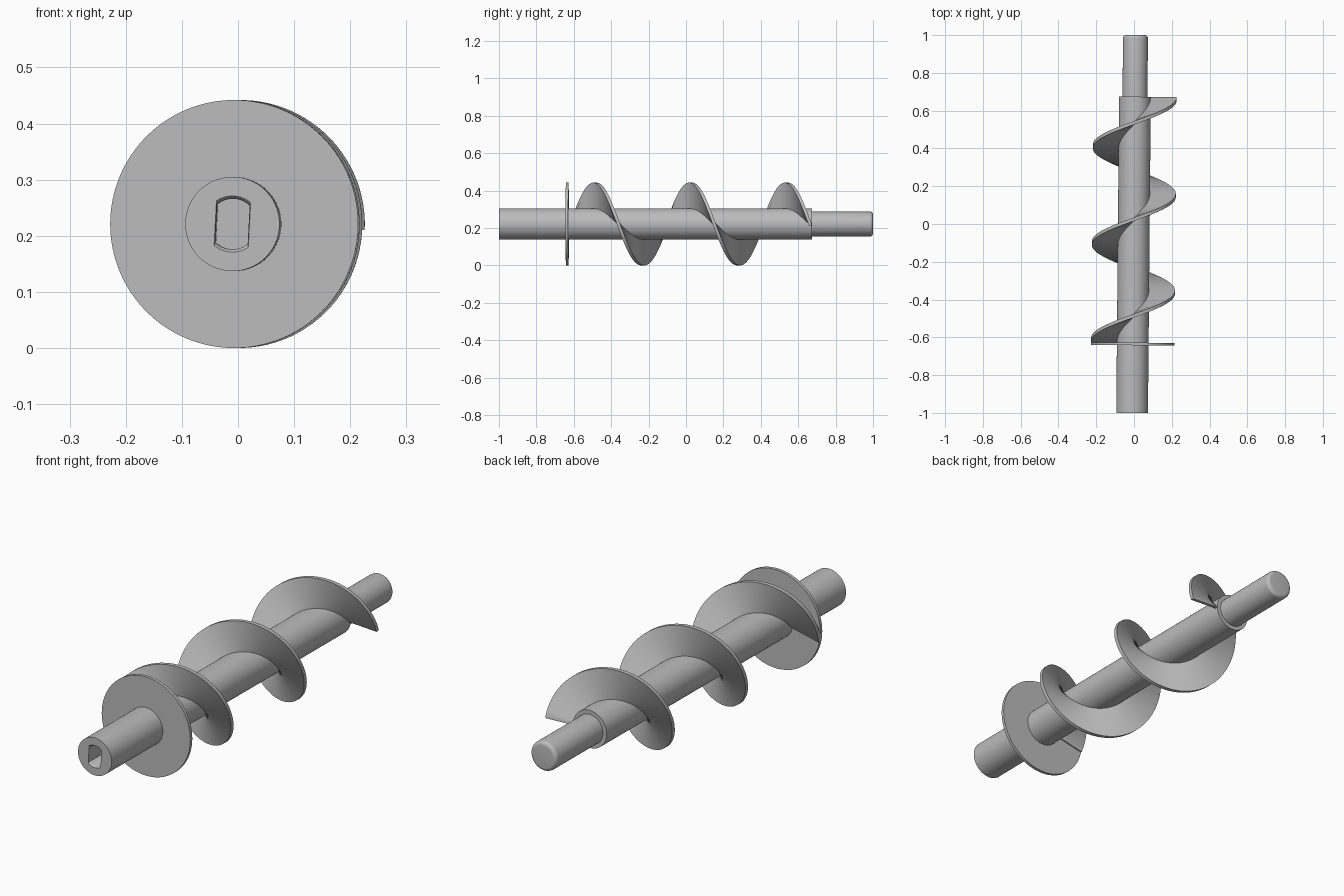
import bpy, bmesh, math
from mathutils import Matrix

if "Cube" in bpy.data.objects:
    bpy.data.objects.remove(bpy.data.objects["Cube"])

R_BLADE, R_SHAFT, R_TIP = 0.221, 0.084, 0.066
PITCH, Y_LEFT = 0.512, -0.615          # helix lead, and where it first points to -x
Y_DISC, Y_STEP = -0.635, 0.674
# the axis runs along y, turned very slightly about z
PLACE = Matrix.Translation((-0.001, 0, R_BLADE)) @ Matrix.Rotation(-0.009, 4, 'Z')

steel = bpy.data.materials.new("steel grey")
steel.diffuse_color = (0.5, 0.5, 0.5, 1)
steel.use_nodes = True
steel.node_tree.nodes["Principled BSDF"].inputs["Base Color"].default_value = steel.diffuse_color


def finish(bm, name):
    bmesh.ops.recalc_face_normals(bm, faces=bm.faces)
    bm.transform(PLACE)
    mesh = bpy.data.meshes.new(name)
    bm.to_mesh(mesh)
    bm.free()
    mesh.materials.append(steel)
    ob = bpy.data.objects.new(name, mesh)
    bpy.context.collection.objects.link(ob)
    return ob


def smooth(ob):
    bpy.ops.object.select_all(action='DESELECT')
    ob.select_set(True)
    bpy.context.view_layer.objects.active = ob
    bpy.ops.object.shade_smooth_by_angle(angle=math.radians(35))


def bridge(bm, rings):
    """Skin closed loops of equal length and cap both ends."""
    n = len(rings[0])
    for a, b in zip(rings, rings[1:]):
        for i in range(n):
            j = (i + 1) % n
            bm.faces.new((a[i], a[j], b[j], b[i]))
    bm.faces.new(rings[0])
    bm.faces.new(rings[-1])


def lathe(name, profile, n=96):
    bm = bmesh.new()
    bridge(bm, [[bm.verts.new((r * math.cos(2 * math.pi * i / n), y,
                               r * math.sin(2 * math.pi * i / n))) for i in range(n)]
                for r, y in profile])
    return finish(bm, name)


# stepped shaft with a rounded tip
fillet = 0.016
tip = [(R_TIP - fillet * (1 - math.cos(t)), 1 - fillet * (1 - math.sin(t)))
       for t in [k * math.pi / 12 for k in range(7)]]
shaft = lathe("shaft", [(R_SHAFT, -1), (R_SHAFT, Y_STEP), (R_TIP, Y_STEP)] + tip)

# drive socket: a round hole with two flats and an eased mouth
bm = bmesh.new()
rings = []
for y, grow in ((-1.01, 0.005), (-1.0, 0.005), (-0.997, 0.002), (-0.992, 0), (-0.8, 0)):
    r, flat = 0.045 + grow, 0.029 + grow * 0.3
    a0 = math.acos(flat / r)
    arc = [a0 + (math.pi - 2 * a0) * k / 16 for k in range(17)]
    rings.append([bm.verts.new((r * math.cos(a), y, r * math.sin(a)))
                  for a in arc + [a + math.pi for a in arc]])
bridge(bm, rings)
bm.transform(Matrix.Rotation(math.radians(3), 4, 'Y'))
cutter = finish(bm, "socket_cutter")
cutter.hide_render = True
cut = shaft.modifiers.new("socket", 'BOOLEAN')
cut.operation, cut.solver, cut.object = 'DIFFERENCE', 'EXACT', cutter
bpy.context.view_layer.objects.active = shaft
bpy.ops.object.modifier_apply(modifier=cut.name)
bpy.data.objects.remove(cutter)
smooth(shaft)

# thin flange disc
smooth(lathe("flange_disc", [(R_BLADE, Y_DISC - 0.007), (R_BLADE, Y_DISC + 0.007)], 128))

# helical blade, trimmed flat against the disc and the shaft step
bm = bmesh.new()
rings, steps, half = [], 240, 0.009
y0, y1 = Y_DISC + 0.003, Y_STEP - 0.005
for k in range(steps + 1):
    y = y0 + (y1 - y0) * k / steps
    a = math.pi - 2 * math.pi * (y - Y_LEFT) / PITCH
    lo, hi = max(y - half, y0), min(y + half, Y_STEP)
    rings.append([bm.verts.new((r * math.cos(a), yy, r * math.sin(a)))
                  for r, yy in ((0.078, lo), (R_BLADE, lo), (R_BLADE, hi), (0.078, hi))])
bridge(bm, rings)
smooth(finish(bm, "helical_blade"))
